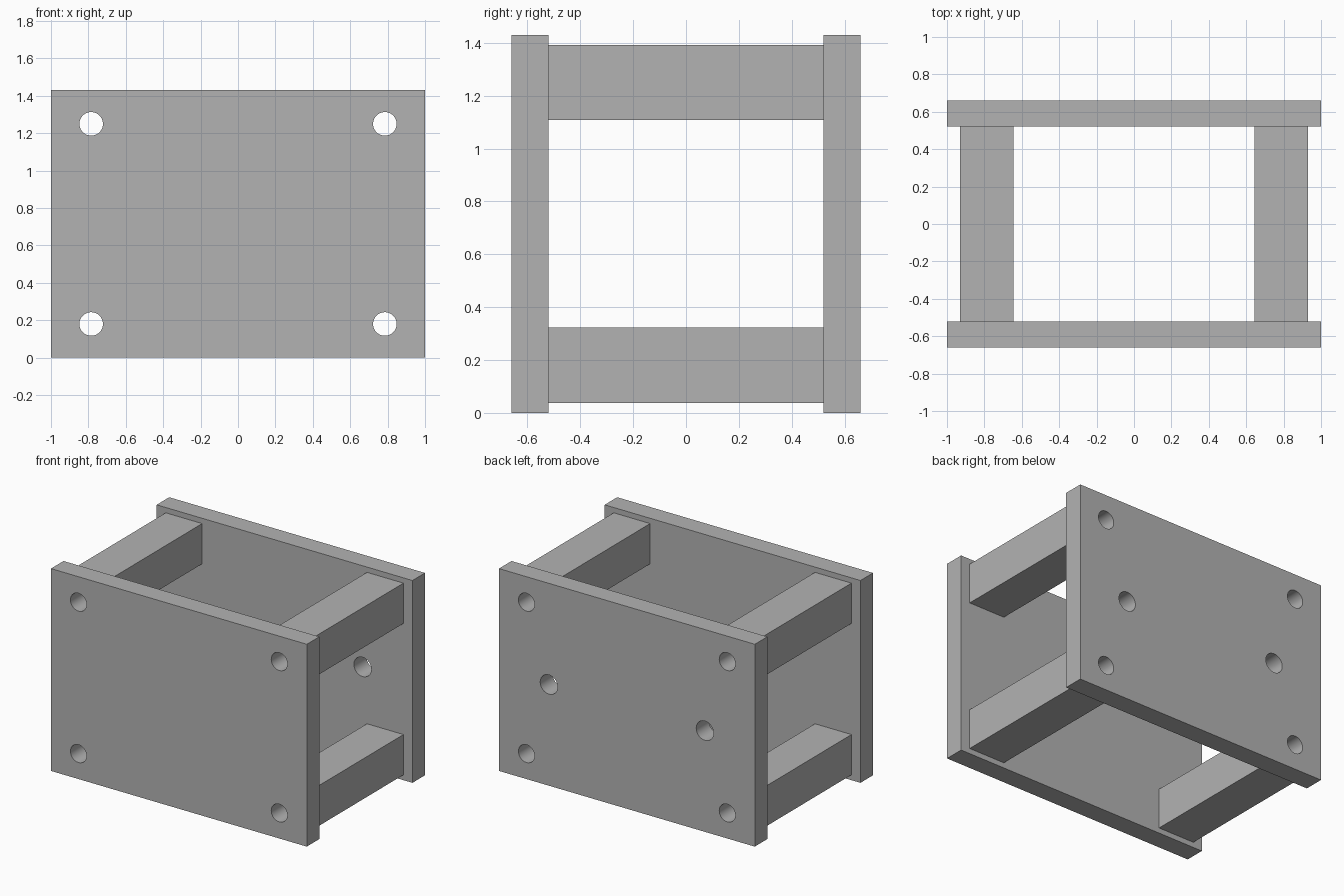
import bpy
import math

if "Cube" in bpy.data.objects:
    bpy.data.objects.remove(bpy.data.objects["Cube"], do_unlink=True)

grey = bpy.data.materials.new("mid_grey")
grey.use_nodes = True
grey.diffuse_color = (0.45, 0.45, 0.45, 1)
grey.node_tree.nodes["Principled BSDF"].inputs["Base Color"].default_value = (0.45, 0.45, 0.45, 1)

HEIGHT, DEPTH, INNER = 1.43, 0.66, 0.52   # overall height, outer and inner half depth
BOLT_X, BOLT_LOW, BOLT_R = 0.785, 0.18, 0.063
MOUNT_X, MOUNT_R = 0.61, 0.068
BAR_X, BAR_SIZE = 0.787, 0.285


def box(name, size, centre):
    bpy.ops.mesh.primitive_cube_add(size=1, location=centre)
    ob = bpy.context.object
    ob.name = name
    ob.scale = size
    bpy.ops.object.transform_apply(location=False, rotation=False, scale=True)
    ob.data.materials.append(grey)
    return ob


def drill(ob, holes):
    """Cut round holes (x, z, radius) through the part along y."""
    for x, z, radius in holes:
        bpy.ops.mesh.primitive_cylinder_add(vertices=48, radius=radius, depth=3,
                                            location=(x, 0, z),
                                            rotation=(math.pi / 2, 0, 0))
        cutter = bpy.context.object
        cutter.hide_render = True
        cutter.data.materials.append(grey)
        mod = ob.modifiers.new("hole", "BOOLEAN")
        mod.operation = "DIFFERENCE"
        mod.solver = "EXACT"
        mod.object = cutter
        bpy.context.view_layer.objects.active = ob
        bpy.ops.object.modifier_apply(modifier=mod.name)
        bpy.data.objects.remove(cutter, do_unlink=True)
    bpy.ops.object.select_all(action="DESELECT")
    ob.select_set(True)
    bpy.context.view_layer.objects.active = ob
    bpy.ops.object.shade_smooth_by_angle(angle=math.radians(30))


bolts = [(sx * BOLT_X, z, BOLT_R) for sx in (-1, 1) for z in (BOLT_LOW, HEIGHT - BOLT_LOW)]
mounts = [(sx * MOUNT_X, HEIGHT / 2, MOUNT_R) for sx in (-1, 1)]

# End plates: the back one has two extra mounting holes
plate_size = (2, DEPTH - INNER, HEIGHT)
plate_y = (DEPTH + INNER) / 2
drill(box("front_plate", plate_size, (0, -plate_y, HEIGHT / 2)), bolts)
drill(box("back_plate", plate_size, (0, plate_y, HEIGHT / 2)), bolts + mounts)

# Four spacer bars, each bored through for a bolt
for side, sx in (("right", -1), ("left", 1)):
    for level, z in (("lower", BOLT_LOW), ("upper", HEIGHT - BOLT_LOW)):
        bar = box(f"{level}_{side}_bar", (BAR_SIZE, 2 * INNER, BAR_SIZE), (sx * BAR_X, 0, z))
        drill(bar, [(sx * BOLT_X, z, BOLT_R)])
